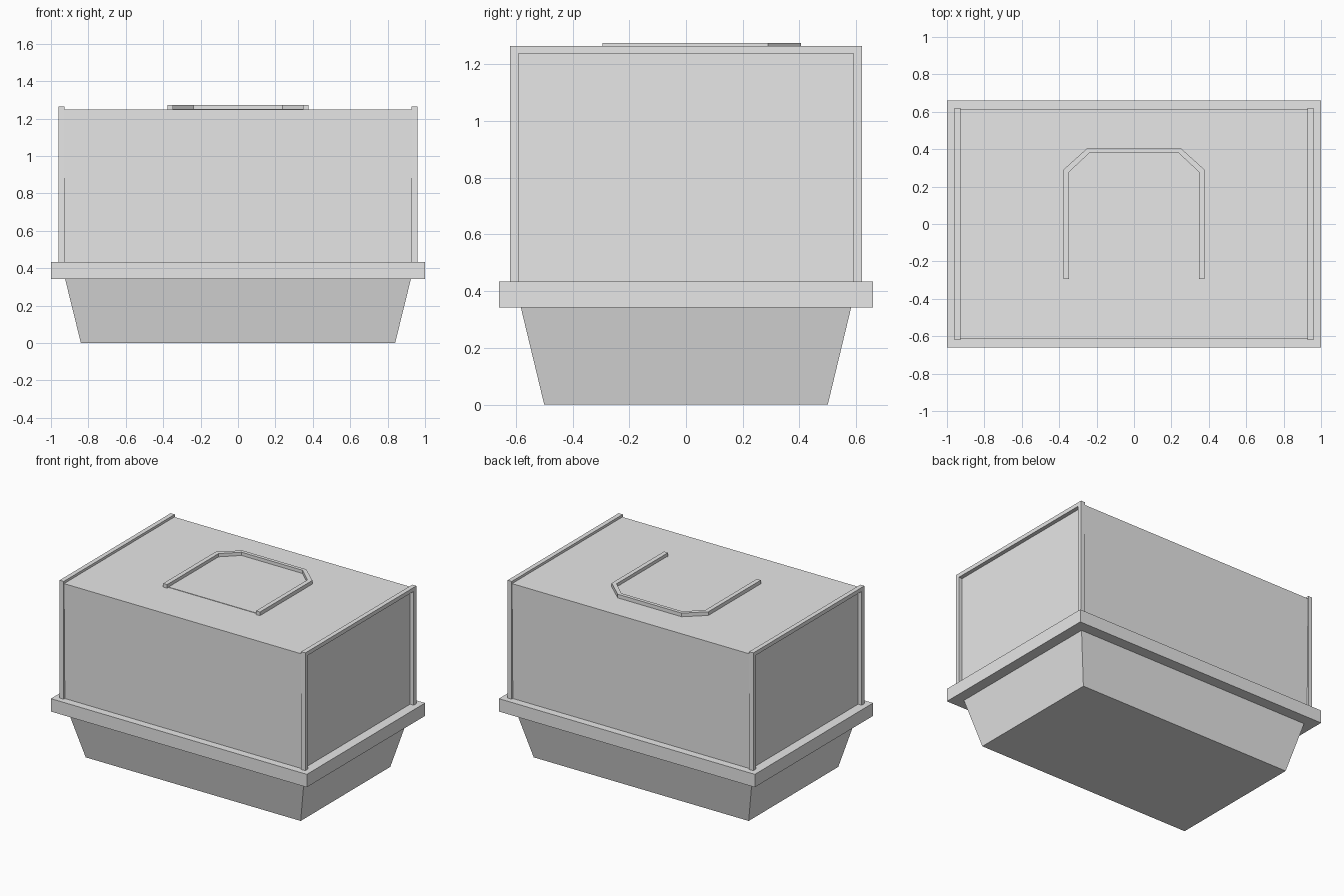
import bpy
import bmesh
from mathutils import Vector

if "Cube" in bpy.data.objects:
    bpy.data.objects.remove(bpy.data.objects["Cube"])

GREY = (0.8, 0.8, 0.8, 1.0)
plastic = bpy.data.materials.new("light grey plastic")
plastic.use_nodes = True
plastic.diffuse_color = GREY
plastic.node_tree.nodes["Principled BSDF"].inputs["Base Color"].default_value = GREY


def finish(name, bm):
    bmesh.ops.recalc_face_normals(bm, faces=bm.faces)
    mesh = bpy.data.meshes.new(name)
    bm.to_mesh(mesh)
    bm.free()
    mesh.materials.append(plastic)
    obj = bpy.data.objects.new(name, mesh)
    bpy.context.collection.objects.link(obj)
    return obj


def tapered_box(name, bottom, top, z0, z1):
    """Box with separate half sizes at its bottom and top."""
    bm = bmesh.new()
    bmesh.ops.create_cube(bm, size=2)
    for v in bm.verts:
        hx, hy = top if v.co.z > 0 else bottom
        v.co = (v.co.x * hx, v.co.y * hy, z1 if v.co.z > 0 else z0)
    return finish(name, bm)


def extruded(name, points, offset):
    """Flat outline pushed along an offset."""
    bm = bmesh.new()
    face = bm.faces.new([bm.verts.new(p) for p in points])
    result = bmesh.ops.extrude_face_region(bm, geom=[face], use_keep_orig=True)
    verts = [g for g in result["geom"] if isinstance(g, bmesh.types.BMVert)]
    bmesh.ops.translate(bm, verts=verts, vec=Vector(offset))
    return finish(name, bm)


def mirrored(half):
    """Complete an open outline by reflecting its first coordinate."""
    return half + [(-a, b) for a, b in reversed(half)]


# Tapered basin, rim and upper box
tapered_box("basin", (0.84, 0.5), (0.925, 0.583), 0, 0.345)
tapered_box("rim", (1, 0.66), (1, 0.66), 0.342, 0.433)
tapered_box("upper_box", (0.932, 0.607), (0.932, 0.616), 0.43, 1.248)

# Raised U-shaped frame at each end
arch = mirrored([(0.62, 0.43), (0.62, 1.265)]) + mirrored([(-0.59, 0.43), (-0.59, 1.237)])
for name, side in (("left_end_frame", 1), ("right_end_frame", -1)):
    extruded(name, [(side * 0.928, y, z) for y, z in arch], (side * 0.032, 0, 0))

# Lid edging with cut corners, open towards the front
outer = [(0.378, -0.295), (0.378, 0.29), (0.25, 0.405)]
inner = [(0.347, -0.295), (0.347, 0.278), (0.238, 0.38)]
edging = mirrored(outer) + mirrored([(-x, y) for x, y in inner])
extruded("lid_edging", [(x, y, 1.246) for x, y in edging], (0, 0, 0.028))

# Thin lid panel inside the edging
panel = mirrored([(0.347, -0.28)] + inner[1:])
extruded("lid_panel", [(x, y, 1.246) for x, y in panel], (0, 0, 0.005))
